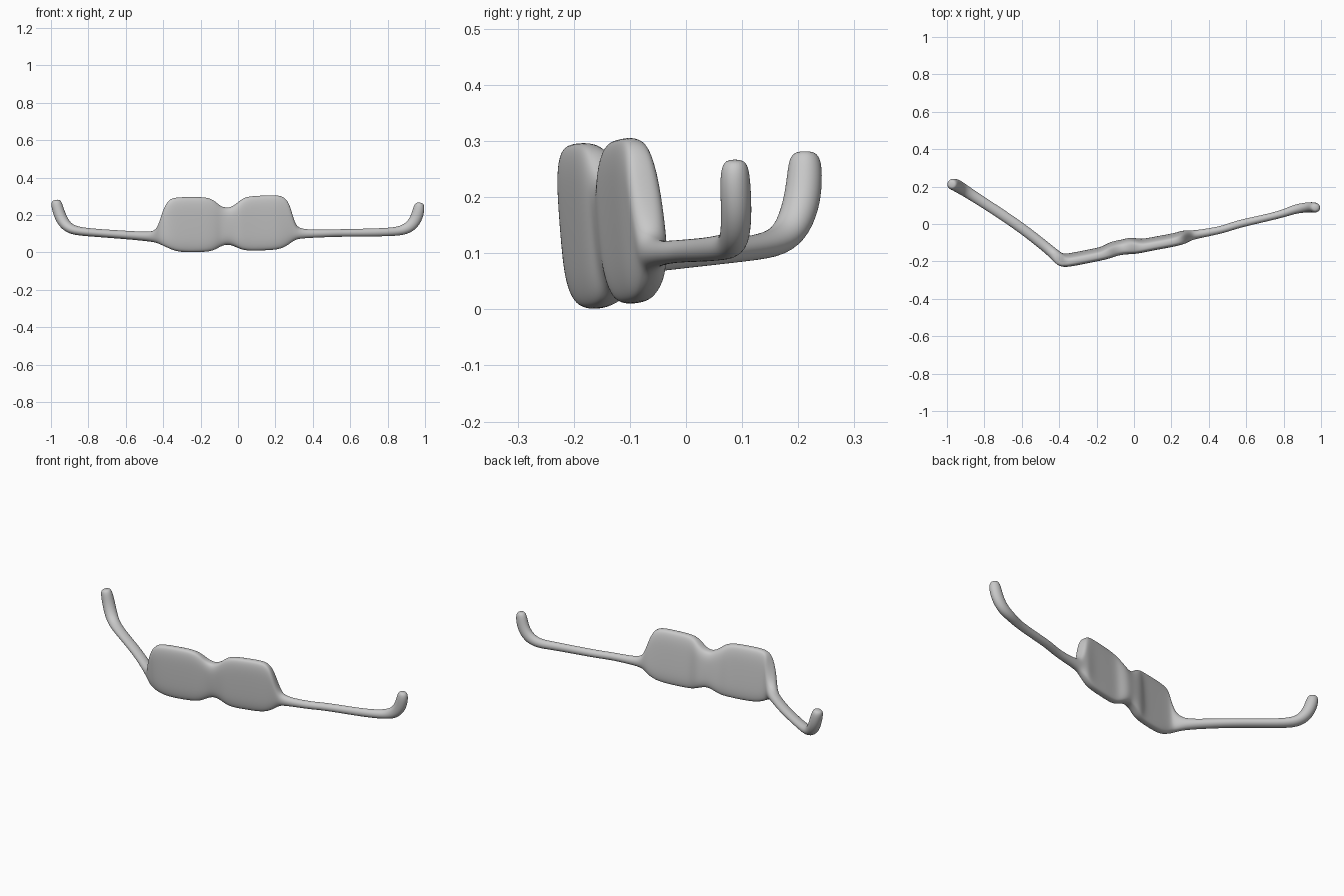
import bpy, bmesh, math
from mathutils import Vector

SIDES = 24

grey = bpy.data.materials.new("plain grey")
grey.diffuse_color = (0.58, 0.58, 0.58, 1)


def power(v, e):
    return math.copysign(abs(v) ** e, v)


# Frame front: x, y, bottom, top, half thickness
front = [
    (-0.445, -0.145, 0.055, 0.112, 0.028),
    (-0.415, -0.172, 0.045, 0.145, 0.030),
    (-0.398, -0.186, 0.036, 0.215, 0.032),
    (-0.380, -0.194, 0.028, 0.270, 0.032),
    (-0.355, -0.194, 0.015, 0.290, 0.031),
    (-0.310, -0.186, 0.002, 0.295, 0.031),
    (-0.230, -0.170, 0.001, 0.296, 0.031),
    (-0.165, -0.157, 0.004, 0.294, 0.031),
    (-0.130, -0.142, 0.012, 0.278, 0.036),
    (-0.100, -0.130, 0.030, 0.250, 0.036),
    (-0.060, -0.124, 0.046, 0.234, 0.037),
    (-0.020, -0.116, 0.034, 0.250, 0.041),
    (0.015, -0.118, 0.017, 0.282, 0.037),
    (0.050, -0.116, 0.010, 0.299, 0.031),
    (0.120, -0.102, 0.011, 0.303, 0.031),
    (0.200, -0.088, 0.014, 0.306, 0.031),
    (0.240, -0.078, 0.025, 0.300, 0.031),
    (0.268, -0.070, 0.042, 0.270, 0.031),
    (0.288, -0.064, 0.056, 0.205, 0.029),
    (0.308, -0.060, 0.069, 0.145, 0.026),
    (0.340, -0.055, 0.076, 0.121, 0.022),
]
# Arms with upturned ends: x, y, z, half thickness, half height
left_arm = [
    (-0.975, 0.212, 0.281, 0.016, 0.016),
    (-0.973, 0.212, 0.270, 0.027, 0.027),
    (-0.967, 0.212, 0.245, 0.031, 0.031),
    (-0.952, 0.208, 0.195, 0.033, 0.032),
    (-0.925, 0.192, 0.147, 0.032, 0.030),
    (-0.885, 0.166, 0.118, 0.029, 0.025),
    (-0.800, 0.112, 0.107, 0.027, 0.021),
    (-0.620, -0.006, 0.095, 0.027, 0.022),
    (-0.500, -0.100, 0.086, 0.027, 0.024),
]
right_arm = [
    (0.480, -0.030, 0.102, 0.019, 0.020),
    (0.540, -0.004, 0.104, 0.021, 0.020),
    (0.700, 0.031, 0.106, 0.019, 0.021),
    (0.800, 0.056, 0.109, 0.020, 0.022),
    (0.860, 0.080, 0.113, 0.024, 0.024),
    (0.915, 0.088, 0.131, 0.026, 0.031),
    (0.950, 0.090, 0.173, 0.027, 0.033),
    (0.965, 0.088, 0.220, 0.027, 0.032),
    (0.970, 0.087, 0.255, 0.024, 0.027),
    (0.971, 0.087, 0.267, 0.014, 0.014),
]

stations = [(Vector(s[:3]), s[3], s[4], False) for s in left_arm]
stations += [(Vector((x, y, (b + t) / 2)), th, (t - b) / 2, True) for x, y, b, t, th in front]
stations += [(Vector(s[:3]), s[3], s[4], False) for s in right_arm]

# Loft rounded cross-sections along the whole path
bm = bmesh.new()
rings = []
for i, (c, th, hh, upright) in enumerate(stations):
    a = stations[max(i - 1, 0)][0]
    b = stations[min(i + 1, len(stations) - 1)][0]
    tangent = b - a
    if upright:
        tangent.z = 0
    tangent.normalize()
    side = Vector((-tangent.y, tangent.x, 0)).normalized()
    up = tangent.cross(side)
    tall = min(max((hh - 0.03) / 0.08, 0), 1)      # 0 on the arms, 1 on the lenses
    e = 1 - 0.42 * tall
    ring = []
    for k in range(SIDES):
        ang = math.tau * k / SIDES
        u, v = power(math.cos(ang), e), power(math.sin(ang), e)
        p = c + side * (u * th * 1.02) + up * (v * hh * 1.01)
        p.y -= 0.010 * v * tall                    # lenses lean forward
        ring.append(bm.verts.new(p))
    rings.append(ring)
for r, s in zip(rings, rings[1:]):
    for k in range(SIDES):
        n = (k + 1) % SIDES
        bm.faces.new((r[k], r[n], s[n], s[k]))
bm.faces.new(rings[0])
bm.faces.new(rings[-1])
bmesh.ops.recalc_face_normals(bm, faces=bm.faces)
for f in bm.faces:
    f.smooth = True

mesh = bpy.data.meshes.new("glasses_frame")
bm.to_mesh(mesh)
bm.free()
mesh.materials.append(grey)
frame = bpy.data.objects.new("glasses_frame", mesh)
bpy.context.collection.objects.link(frame)
smooth = frame.modifiers.new("round", 'SUBSURF')
smooth.levels = smooth.render_levels = 2
